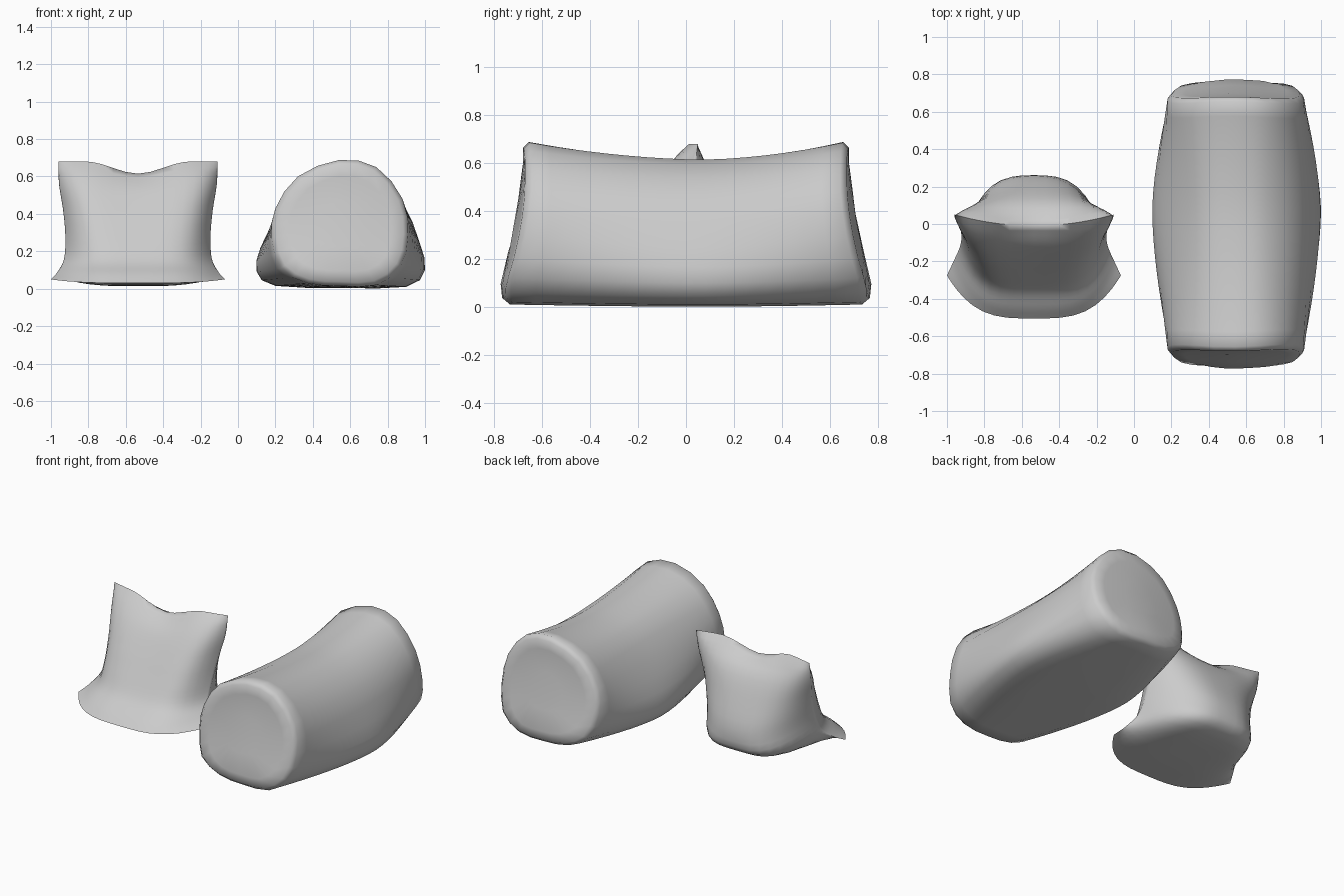
import bpy, bmesh, math
from mathutils import Vector

if "Cube" in bpy.data.objects:
    bpy.data.objects.remove(bpy.data.objects["Cube"])


def spline(pts, n, closed=False):
    """Catmull-Rom samples through a short list of points."""
    p = [Vector(q) for q in pts]
    k = len(p)
    if not closed:
        p = [p[0] * 2 - p[1]] + p + [p[-1] * 2 - p[-2]]
    out = []
    for i in range(k if closed else k - 1):
        a, b, c, d = ([p[(i + j - 1) % k] for j in range(4)] if closed else p[i:i + 4])
        for s in range(n):
            t = s / n
            out.append(0.5 * (2 * b + (c - a) * t + (2 * a - 5 * b + 4 * c - d) * t * t
                              + (3 * b - a - 3 * c + d) * t ** 3))
    if not closed:
        out.append(p[-2].copy())
    return out


def finish(bm, name, angle):
    bmesh.ops.remove_doubles(bm, verts=bm.verts, dist=0.0005)
    bmesh.ops.recalc_face_normals(bm, faces=bm.faces)
    me = bpy.data.meshes.new(name)
    bm.to_mesh(me)
    bm.free()
    ob = bpy.data.objects.new(name, me)
    bpy.context.collection.objects.link(ob)
    bpy.ops.object.select_all(action='DESELECT')
    ob.select_set(True)
    bpy.context.view_layer.objects.active = ob
    bpy.ops.object.shade_smooth_by_angle(angle=math.radians(angle))


# Square cushion: front and back sheets meeting on a seam (y, z profiles, top to bottom)
front = [(-.01, .615), (-.11, .53), (-.20, .40), (-.28, .27), (-.36, .15), (-.45, .08), (-.505, .03)]
back = [(-.01, .615), (.11, .54), (.20, .36), (.26, .16), (.20, .03), (-.18, .015), (-.505, .03)]
# Side seam: half width, y, z
seam = [(.425, .05, .68), (.422, .03, .56), (.40, -.01, .42), (.388, -.06, .28),
        (.395, -.12, .16), (.43, -.20, .09), (.465, -.275, .05)]
edge = spline(seam, 4)
# Fullness of each sheet from top to bottom
front_full = spline([(2, 0), (4.5, 0), (5, 0), (5, 0), (4.5, 0), (4, 0), (3.4, 0)], 4)
back_full = spline([(2, 0), (2.6, 0), (2.6, 0), (2.8, 0), (4, 0), (4.2, 0), (3.4, 0)], 4)
bm = bmesh.new()
N = 10
for profile, full, side in ((front, front_full, -1), (back, back_full, 1)):
    rows = []
    for k, (m, e, f) in enumerate(zip(spline(profile, 4), edge, full)):
        v = k / (len(edge) - 1)
        row = []
        for i in range(-N, N + 1):
            u = math.sin(i / N * math.pi / 2)
            t = abs(u)
            s = min(t / .65, 1)
            a = max(0, 1 - v / .2)
            wy = t ** f.x
            wz = wy + (s * s * (3 - 2 * s) - wy) * a   # raised upper corners
            y = m.x + (e.y - m.x) * wy
            z = m.y + (e.z - m.y) * wz
            # plump upper corners
            y += side * .07 * min(1, math.sqrt(v * 10)) * max(0, 1 - v / .6) * t * t * (1 - t ** 8)
            row.append(bm.verts.new((-.535 + u * e.x, y, z)))
        rows.append(row)
    for r0, r1 in zip(rows, rows[1:]):
        for i in range(2 * N):
            bm.faces.new((r0[i], r0[i + 1], r1[i + 1], r1[i]))
finish(bm, "square_cushion", 80)

# Bolster: sagging middle section blended into round end sections (x, z)
mid = [(.20, .015), (.55, .005), (.90, .01), (1.0, .10), (.97, .25), (.88, .46),
       (.71, .595), (.55, .612), (.37, .57), (.22, .40), (.12, .22), (.10, .09)]
end = [(.37, .03), (.55, .015), (.74, .02), (.87, .12), (.91, .29), (.88, .48),
       (.74, .65), (.54, .688), (.32, .60), (.20, .43), (.18, .27), (.23, .11)]
mid, end = spline(mid, 2, True), spline(end, 2, True)
bm = bmesh.new()
rings = []


def ring(s, inset=1.0, out=0.0):
    """One section at s in -1..1; inset and out shape the end caps."""
    d = s - .1
    blend = abs(d / (.9 if d > 0 else 1.1)) ** 1.7
    vs = []
    for a, b in zip(mid, end):
        p = a.lerp(b, blend)
        p = Vector((.55, .34)).lerp(p, inset)
        reach = (.655 + .13 * (1 - p.y / .69) - .06 * ((p.x - .55) / .36) ** 2
                 - .5 * max(0, .1 - p.y))
        vs.append(bm.verts.new((p.x, s * reach + math.copysign(out, s), p.y)))
    rings.append(vs)


caps = ((.35, .0), (.75, .008), (.93, .02))
for inset, out in caps:
    ring(-1, inset, out)
for i in range(-8, 9):
    ring(i / 8)
for inset, out in reversed(caps):
    ring(1, inset, out)
for r0, r1 in zip(rings, rings[1:]):
    for i in range(len(r0)):
        j = (i + 1) % len(r0)
        bm.faces.new((r0[i], r0[j], r1[j], r1[i]))
bm.faces.new(rings[0])
bm.faces.new(rings[-1])
finish(bm, "bolster", 75)
